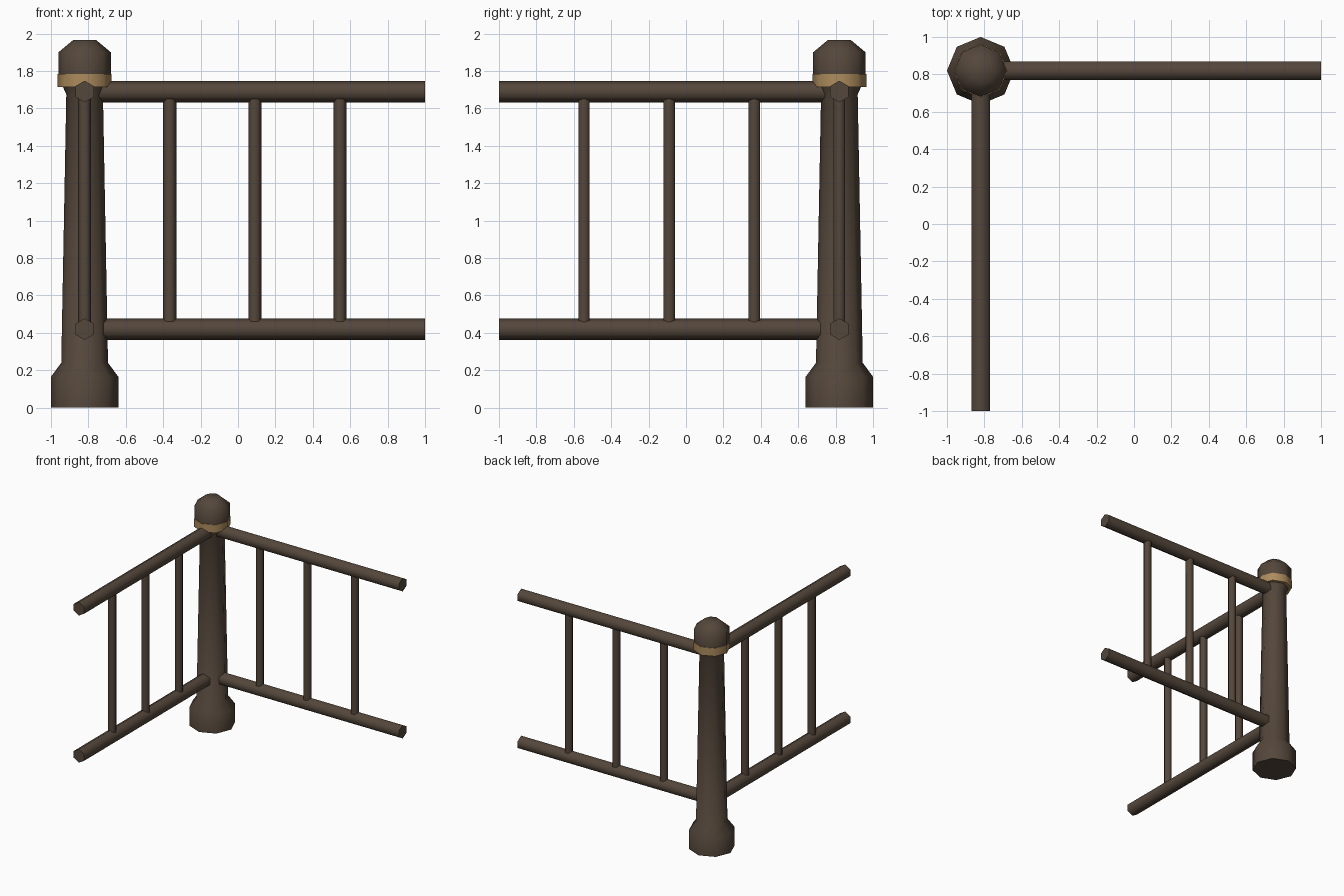
import bpy, bmesh
from math import pi
from mathutils import Matrix, Vector

cube = bpy.data.objects.get("Cube")
if cube:
    bpy.data.objects.remove(cube, do_unlink=True)


def material(name, rgb):
    m = bpy.data.materials.new(name)
    m.use_nodes = True
    m.diffuse_color = (*rgb, 1)
    m.node_tree.nodes["Principled BSDF"].inputs["Base Color"].default_value = (*rgb, 1)
    return m


brown = material("dark brown wood", (0.09, 0.063, 0.044))
gold = material("tan band", (0.42, 0.26, 0.11))
POST = Vector((-0.82, 0.82, 0))


def finish(name, bm, mat):
    bmesh.ops.recalc_face_normals(bm, faces=bm.faces)
    mesh = bpy.data.meshes.new(name)
    bm.to_mesh(mesh)
    bm.free()
    obj = bpy.data.objects.new(name, mesh)
    bpy.context.collection.objects.link(obj)
    mesh.materials.append(mat)
    bpy.ops.object.select_all(action='DESELECT')
    obj.select_set(True)
    bpy.context.view_layer.objects.active = obj
    bpy.ops.object.shade_smooth_by_angle(angle=1.13)
    return obj


def turned(name, profile, mat):
    """Eight-sided turned part on the post axis from (radius, height) pairs."""
    bm = bmesh.new()
    rings = []
    for r, z in profile:
        ring = bmesh.ops.create_circle(bm, segments=8, radius=r,
                                       matrix=Matrix.Translation(POST + Vector((0, 0, z))))
        rings.append(ring["verts"])
    for low, high in zip(rings, rings[1:]):
        for i in range(8):
            j = (i + 1) % 8
            bm.faces.new((low[i], low[j], high[j], high[i]))
    bm.faces.new(rings[0])
    bm.faces.new(rings[-1])
    return finish(name, bm, mat)


def bar(name, start, end, radius, turn):
    """Six-sided straight bar; turn rolls it about its own axis."""
    start, end = Vector(start), Vector(end)
    axis = end - start
    spin = Vector((0, 0, 1)).rotation_difference(axis).to_matrix().to_4x4()
    place = Matrix.Translation((start + end) / 2) @ spin @ Matrix.Rotation(turn, 4, 'Z')
    bm = bmesh.new()
    bmesh.ops.create_cone(bm, cap_ends=True, segments=6, radius1=radius,
                          radius2=radius, depth=axis.length, matrix=place)
    return finish(name, bm, brown)


# Corner post with flared foot and neck
turned("post", [(0.18, 0), (0.18, 0.165), (0.125, 0.24), (0.098, 1.675), (0.118, 1.72)], brown)
turned("post_band", [(0.144, 1.715), (0.144, 1.785)], gold)
turned("post_cap", [(0.14, 1.78), (0.14, 1.9), (0.062, 1.965)], brown)

# Two fence wings: rails and balusters running left and forward
for wing, along in (("left", Vector((1, 0, 0))), ("front", Vector((0, -1, 0)))):
    for level, z in (("lower", 0.42), ("upper", 1.69)):
        foot = POST + Vector((0, 0, z))
        # Roll so that the rail has flat top and bottom
        roll = pi / 2 if wing == "left" else 0
        bar(f"{wing}_{level}_rail", foot + along * 0.07, foot + along * 1.82, 0.0577, roll)
    for i in range(3):
        base = POST + along * (0.455 * (i + 1))
        bar(f"{wing}_baluster_{i + 1}", base + Vector((0, 0, 0.43)),
            base + Vector((0, 0, 1.68)), 0.035, pi / 2)
